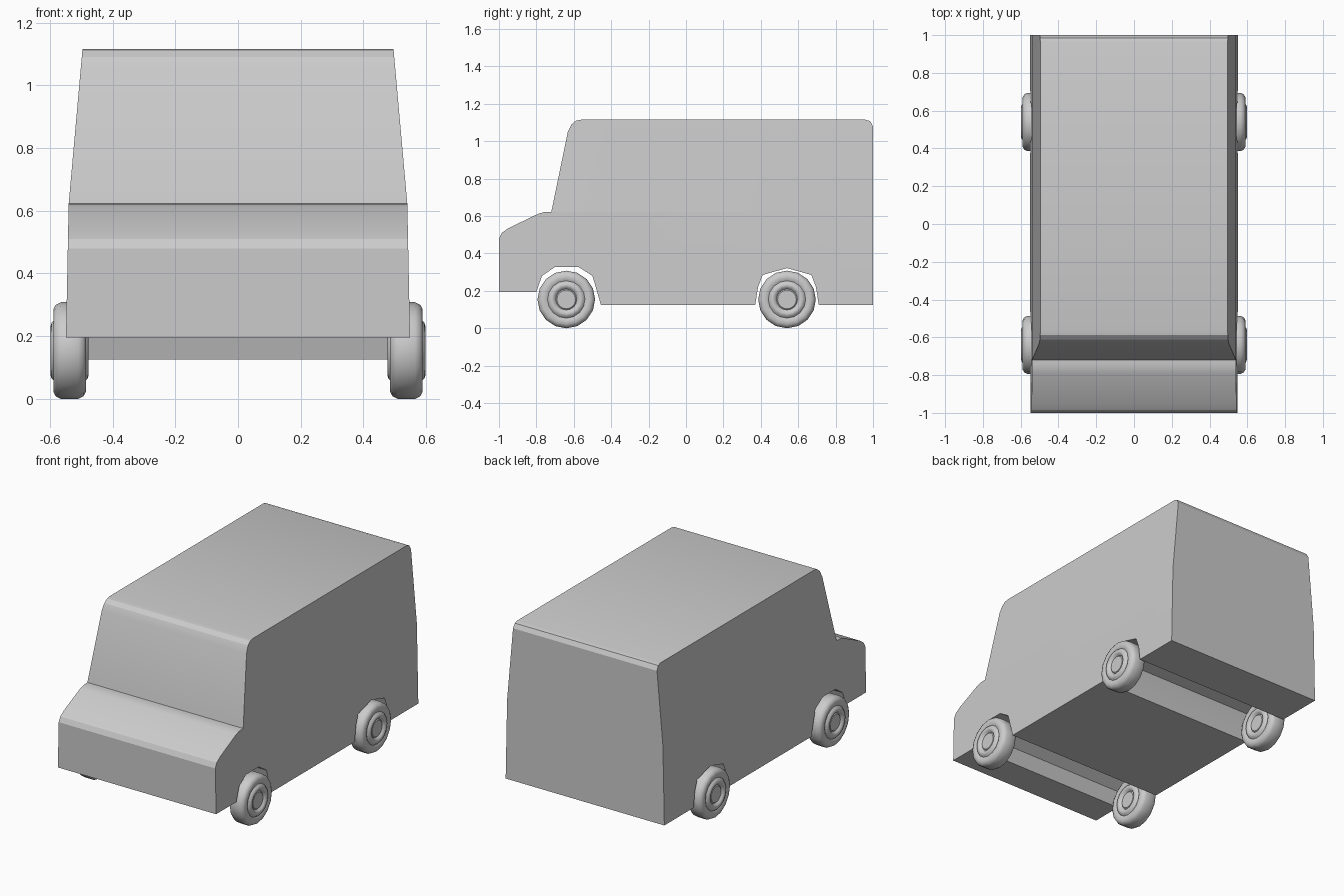
import bpy, bmesh, math
from mathutils import Vector, Matrix

if "Cube" in bpy.data.objects:
    bpy.data.objects.remove(bpy.data.objects["Cube"])


def make_object(name, bm):
    bmesh.ops.recalc_face_normals(bm, faces=bm.faces)
    mesh = bpy.data.meshes.new(name)
    bm.to_mesh(mesh)
    bm.free()
    ob = bpy.data.objects.new(name, mesh)
    bpy.context.collection.objects.link(ob)
    return ob


def smooth(ob, angle):
    bpy.ops.object.select_all(action='DESELECT')
    ob.select_set(True)
    bpy.context.view_layer.objects.active = ob
    bpy.ops.object.shade_smooth_by_angle(angle=math.radians(angle))


# Van body: side profile (y, z) with both wheel arches, extruded across
profile = [
    (-1, .195), (-1, .48), (-.985, .51), (-.95, .535),
    (-.79, .612), (-.76, .621), (-.72, .623),
    (-.632, 1.05), (-.612, 1.09), (-.588, 1.11), (-.56, 1.115),
    (.96, 1.115), (.985, 1.107), (1, 1.08), (1, .125),
    (.71, .125), (.695, .22), (.67, .285), (.54, .322), (.41, .285), (.385, .22), (.37, .125),
    (-.455, .125), (-.50, .28), (-.575, .328), (-.70, .328), (-.77, .28), (-.80, .195),
]


def half_width(z):
    waist = .622
    if z > waist:
        return .54 + (.496 - .54) * (z - waist) / (1.115 - waist)
    return .55 + (.54 - .55) * (z - .125) / (waist - .125)


bm = bmesh.new()
face = bm.faces.new([bm.verts.new((-.55, y, z)) for y, z in profile])
ext = bmesh.ops.extrude_face_region(bm, geom=[face])
bmesh.ops.translate(bm, vec=(1.1, 0, 0),
                    verts=[g for g in ext['geom'] if isinstance(g, bmesh.types.BMVert)])
bmesh.ops.bisect_plane(bm, geom=bm.verts[:] + bm.edges[:] + bm.faces[:],
                       plane_co=(0, 0, .622), plane_no=(0, 0, 1))
# Sides lean inward above the waist
for v in bm.verts:
    v.co.x = math.copysign(half_width(v.co.z), v.co.x)
body = make_object("van_body", bm)
smooth(body, 20)

# Wheels: half section (radius, sideways offset), mirrored and spun
half = [(0, .050), (.050, .050), (.056, .044), (.066, .057), (.078, .061),
        (.090, .057), (.100, .046), (.112, .052), (.132, .052), (.146, .044), (.154, .028)]
section = half + [(r, -x) for r, x in reversed(half)]


def wheel(name, x, y):
    bm = bmesh.new()
    verts = [bm.verts.new((o, 0, r)) for r, o in section]
    edges = [bm.edges.new(p) for p in zip(verts, verts[1:])]
    bmesh.ops.spin(bm, geom=verts + edges, cent=(0, 0, 0), axis=(1, 0, 0),
                   angle=math.tau, steps=16)
    bmesh.ops.remove_doubles(bm, verts=bm.verts, dist=.0005)
    bmesh.ops.dissolve_degenerate(bm, edges=bm.edges, dist=.0005)
    ob = make_object(name, bm)
    ob.location = (x, y, .154)
    smooth(ob, 40)


for end, y in (("front", -.64), ("rear", .54)):
    for side, x in (("left", -.537), ("right", .537)):
        wheel(f"{end}_{side}_wheel", x, y)
